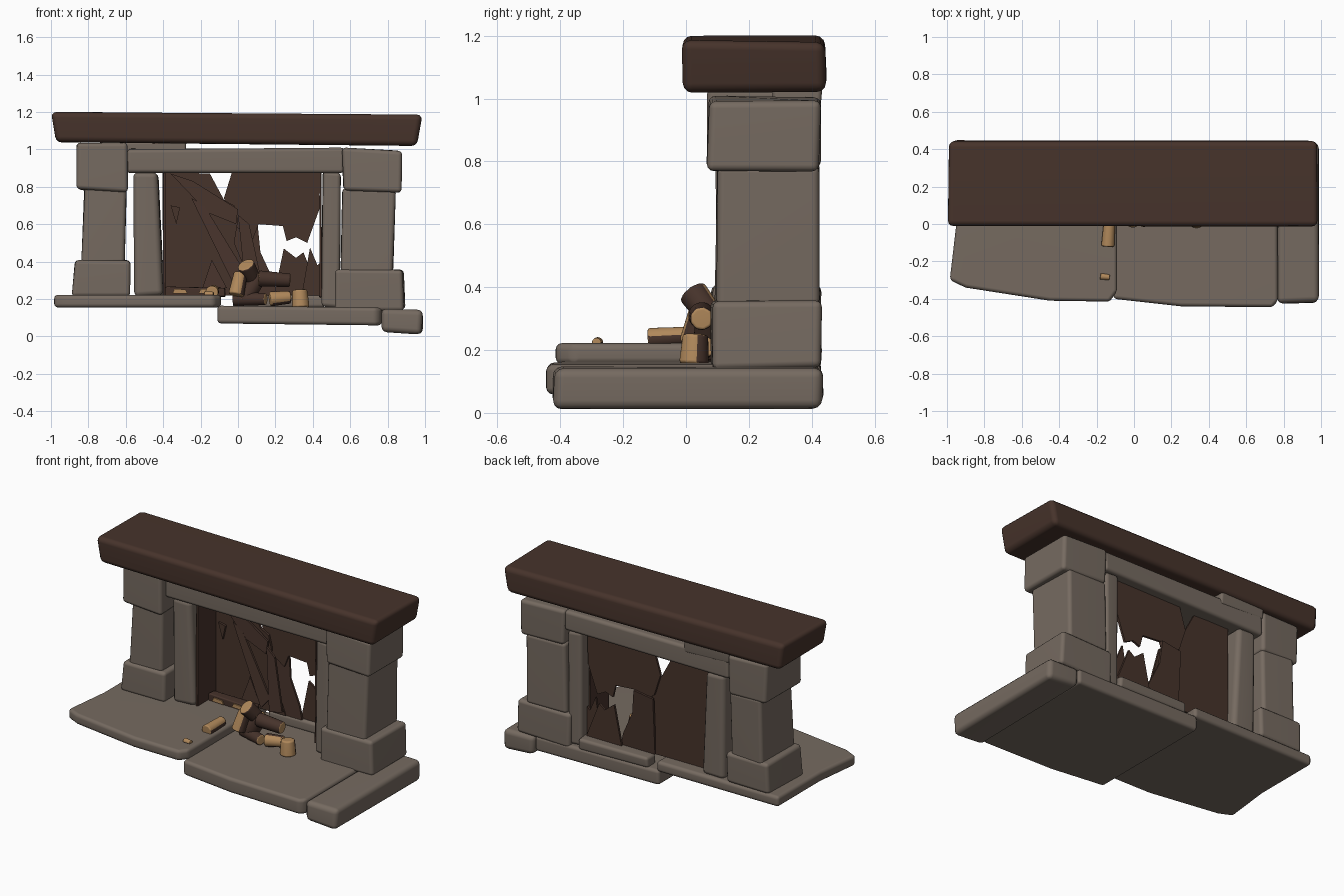
import bpy, bmesh, random
from mathutils import Vector

random.seed(4)
if "Cube" in bpy.data.objects:
    bpy.data.objects.remove(bpy.data.objects["Cube"])


def material(name, rgb):
    m = bpy.data.materials.new(name)
    m.use_nodes = True
    m.diffuse_color = (*rgb, 1)
    bsdf = next(n for n in m.node_tree.nodes if n.type == 'BSDF_PRINCIPLED')
    bsdf.inputs["Base Color"].default_value = (*rgb, 1)
    bsdf.inputs["Roughness"].default_value = 0.9
    return m


STONE = material("warm_grey_stone", (0.18, 0.145, 0.118))
WOOD = material("dark_brown_wood", (0.062, 0.033, 0.024))
CUT = material("cut_tan_wood", (0.44, 0.25, 0.105))


def finish(name, bm, mats, smooth=True):
    bmesh.ops.recalc_face_normals(bm, faces=bm.faces)
    me = bpy.data.meshes.new(name)
    for f in bm.faces:
        f.smooth = smooth
    bm.to_mesh(me)
    bm.free()
    for m in mats:
        me.materials.append(m)
    ob = bpy.data.objects.new(name, me)
    bpy.context.collection.objects.link(ob)
    if smooth:
        ob.modifiers.new("even_shading", 'WEIGHTED_NORMAL')
    return ob


def soften(bm, width, segments=3):
    edges = [e for e in bm.edges if e.calc_face_angle(0) > 0.5]
    bmesh.ops.bevel(bm, geom=edges, offset=width, segments=segments,
                    profile=0.5, affect='EDGES', clamp_overlap=True)


def block(name, xs, ys, zs, mat=STONE, top=(0, 0), slope=0, bevel=0.022, wobble=0.006):
    """Rounded box; top shifts the upper left/right edges, slope raises the right end."""
    bm = bmesh.new()
    bmesh.ops.create_cube(bm, size=1)
    for v in bm.verts:
        right, back, up = (c > 0 for c in v.co)
        v.co = (xs[right] + (top[right] if up else 0), ys[back],
                zs[up] + (slope if right else 0))
        v.co += Vector([random.uniform(-wobble, wobble) for _ in range(3)])
    soften(bm, bevel)
    return finish(name, bm, [mat])


def slab(name, outline, z0, z1, slope=0.0, bevel=0.02):
    """Floor stone from a plan outline; slope is rise per unit of x."""
    bm = bmesh.new()
    face = bm.faces.new([bm.verts.new((x, y, z0 + slope * x)) for x, y in outline])
    ext = bmesh.ops.extrude_face_region(bm, geom=[face])["geom"]
    bmesh.ops.translate(bm, vec=(0, 0, z1 - z0),
                        verts=[g for g in ext if isinstance(g, bmesh.types.BMVert)])
    bmesh.ops.recalc_face_normals(bm, faces=bm.faces)
    soften(bm, bevel)
    return finish(name, bm, [STONE])


def shard(name, outline, y, lean=0.0, thick=0.014, mat=WOOD):
    """Splintered board from a front outline; lean is y per unit of height."""
    bm = bmesh.new()
    face = bm.faces.new([bm.verts.new((x, y + lean * (z - 0.2), z)) for x, z in outline])
    ext = bmesh.ops.extrude_face_region(bm, geom=[face])["geom"]
    bmesh.ops.translate(bm, vec=(0, thick, 0),
                        verts=[g for g in ext if isinstance(g, bmesh.types.BMVert)])
    return finish(name, bm, [mat], smooth=False)


def log(name, a, b, r, split=(0, -1, 0), limit=0.6, taper=0.85):
    """Split firewood: bark with tan ends and a tan split side."""
    a, b, split = Vector(a), Vector(b), Vector(split).normalized()
    axis = (b - a).normalized()
    bm = bmesh.new()
    bmesh.ops.create_cone(bm, cap_ends=True, segments=9, radius1=r, radius2=r * taper,
                          depth=(b - a).length)
    turn = Vector((0, 0, 1)).rotation_difference(axis)
    for v in bm.verts:
        v.co = turn @ v.co + (a + b) / 2
    bmesh.ops.recalc_face_normals(bm, faces=bm.faces)
    soften(bm, r * 0.22, 2)
    bm.normal_update()
    for f in bm.faces:
        is_end = abs(f.normal.dot(axis)) > 0.8
        f.material_index = int(is_end or f.normal.dot(split) > limit)
    return finish(name, bm, [WOOD, CUT])


# Hearth floor: three sunken slabs
slab("hearth_slab_right", [(-0.95, 0.43), (-0.95, 0), (-0.985, -0.3), (-0.9, -0.34),
                           (-0.45, -0.41), (-0.13, -0.415), (-0.09, -0.36), (-0.09, 0.43)],
     0.155, 0.222)
slab("hearth_slab_middle", [(-0.11, 0.43), (-0.11, -0.4), (0.25, -0.44), (0.74, -0.445),
                            (0.77, -0.41), (0.765, 0.43)], 0.068, 0.163, -0.012)
block("hearth_slab_left", (0.77, 0.985), (-0.42, 0.435), (0.025, 0.15), slope=-0.012, bevel=0.03)
block("back_curb", (-0.03, 0.46), (0.34, 0.43), (0.15, 0.225), bevel=0.018)

# Pillars: base, shaft and capital on each side
block("base_right", (-0.885, -0.575), (0.08, 0.43), (0.215, 0.41), top=(0.015, 0))
block("shaft_right", (-0.835, -0.605), (0.095, 0.42), (0.39, 0.8), top=(0.015, 0.005))
block("capital_right", (-0.86, -0.59), (0.07, 0.425), (0.785, 1.04), slope=-0.01)
block("base_left", (0.52, 0.89), (0.08, 0.43), (0.14, 0.355), top=(0, -0.005))
block("shaft_left", (0.55, 0.825), (0.095, 0.42), (0.34, 0.79), top=(0.005, 0.015))
block("capital_left", (0.56, 0.87), (0.07, 0.425), (0.785, 1.01), top=(0, 0.005), slope=-0.02)

# Inner jambs, lintel and mantel
block("jamb_right", (-0.555, -0.395), (0.13, 0.41), (0.215, 0.88), top=(0, -0.03), bevel=0.03)
block("jamb_left", (0.45, 0.545), (0.13, 0.41), (0.155, 0.88), top=(0.005, 0))
block("lintel", (-0.595, 0.565), (0.11, 0.42), (0.875, 1.005), bevel=0.02)
block("lintel_wedge", (-0.6, -0.28), (0.28, 0.43), (0.97, 1.045), bevel=0.015)
block("mantel", (-0.975, 0.955), (-0.012, 0.445), (1.035, 1.2), WOOD,
      top=(-0.022, 0.028), slope=-0.018, bevel=0.03, wobble=0.005)

# Firebox side walls
for side, x, depth in (("right", -0.395, 0.34), ("left", 0.442, 0.34)):
    block("firebox_wall_" + side, (x - 0.006, x + 0.006), (0.15, depth), (0.21, 0.88),
          WOOD, bevel=0.002, wobble=0.002)

# Broken firebox back
shard("back_board_right", [(-0.4, 0.88), (-0.15, 0.87), (-0.075, 0.73), (-0.02, 0.7),
                           (0, 0.62), (-0.02, 0.5), (0.1, 0.22), (-0.4, 0.22)], 0.335)
shard("back_board_left", [(-0.03, 0.885), (0.44, 0.885), (0.435, 0.68), (0.37, 0.5),
                          (0.31, 0.53), (0.26, 0.51), (0.24, 0.59), (0.11, 0.6),
                          (0.08, 0.52), (-0.03, 0.6), (-0.075, 0.74)], 0.35)
shard("low_splinter_left", [(0.19, 0.21), (0.245, 0.47), (0.31, 0.42), (0.35, 0.45),
                            (0.44, 0.22)], 0.36)
shard("edge_splinter", [(0.34, 0.22), (0.385, 0.475), (0.425, 0.38), (0.445, 0.4),
                        (0.445, 0.22)], 0.345)
shard("middle_splinter", [(-0.03, 0.22), (-0.03, 0.58), (0.105, 0.6), (0.12, 0.45),
                          (0.19, 0.3), (0.21, 0.22)], 0.34, 0.06)

# Fallen boards leaning inside
shard("leaning_board_long", [(-0.36, 0.87), (-0.24, 0.83), (0.0, 0.68), (-0.01, 0.6),
                             (-0.16, 0.66)], 0.27, 0.06)
shard("leaning_board_steep", [(-0.25, 0.74), (-0.18, 0.7), (0.04, 0.34), (-0.02, 0.27)],
      0.25, 0.1)
shard("leaning_board_short", [(0.0, 0.65), (0.06, 0.6), (0.13, 0.28), (0.04, 0.26)], 0.25, 0.08)
shard("stuck_splinter", [(-0.36, 0.7), (-0.31, 0.69), (-0.33, 0.6)], 0.315)
shard("low_splinter_right", [(-0.2, 0.23), (-0.14, 0.41), (-0.06, 0.26)], 0.3, 0.1)

# Charred plank with torn patches
block("charred_plank", (-0.39, -0.07), (0.25, 0.31), (0.21, 0.262), WOOD, bevel=0.008)
for i, x in enumerate((-0.31, -0.17)):
    shard(f"torn_patch_{i + 1}", [(x - 0.04, 0.23), (x - 0.03, 0.255), (x + 0.03, 0.25),
                                  (x + 0.04, 0.228)], 0.238, thick=0.008, mat=CUT)

# Firewood pile
log("log_top", (0.04, 0.02, 0.385), (0.09, 0.09, 0.29), 0.05)
log("log_upright", (-0.01, 0.02, 0.22), (0.015, 0.05, 0.34), 0.045, (-0.4, -1, 0.2))
log("log_back", (0.03, 0.07, 0.19), (0.12, 0.07, 0.33), 0.05, (0, 0, 1), 2)
log("log_low", (-0.02, 0.08, 0.2), (0.15, 0.02, 0.2), 0.04, (0, 0, 1), 2)
log("log_cross", (0.11, 0.05, 0.31), (0.28, 0.05, 0.3), 0.045, (0, -1, 0.3), 0.8)
log("log_under", (0.17, 0.04, 0.2), (0.28, 0.06, 0.21), 0.042, (0, -1, 0.2))
log("log_front", (0.335, 0.025, 0.155), (0.33, 0.03, 0.25), 0.05, (0.2, -1, 0.4), 0)

# Loose pieces on the floor
log("loose_log", (-0.14, -0.12, 0.235), (-0.13, 0.03, 0.245), 0.037, (0, -0.3, 1), 0.2)
log("wood_chip", (-0.18, -0.28, 0.224), (-0.13, -0.285, 0.224), 0.018, (0, 0, 1), 0)
